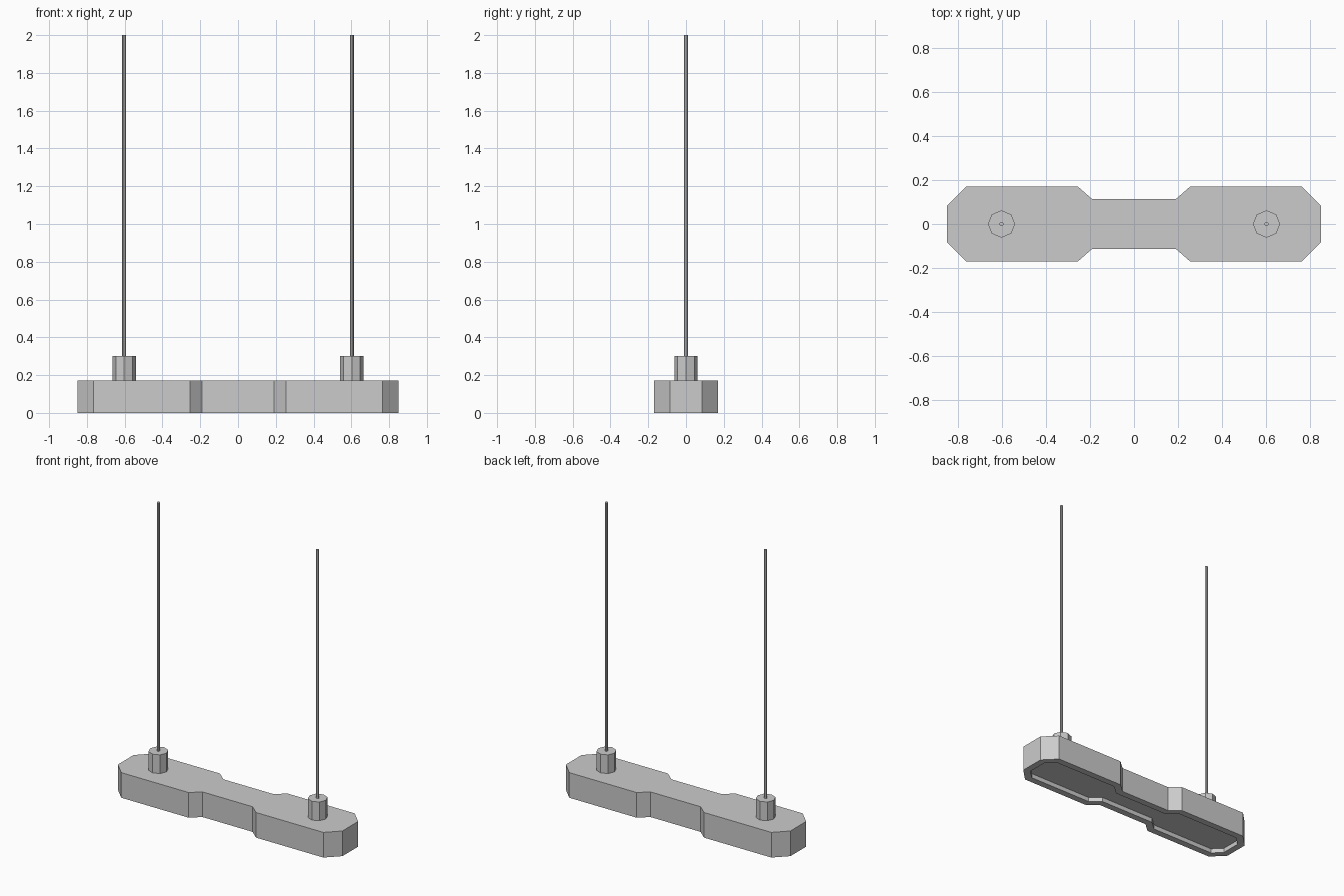
import bpy
import bmesh

if "Cube" in bpy.data.objects:
    bpy.data.objects.remove(bpy.data.objects["Cube"])

BODY_H = 0.172


def new_object(name, bm):
    bmesh.ops.recalc_face_normals(bm, faces=bm.faces)
    mesh = bpy.data.meshes.new(name)
    bm.to_mesh(mesh)
    bm.free()
    obj = bpy.data.objects.new(name, mesh)
    bpy.context.collection.objects.link(obj)
    return obj


def prism(name, x, radius, z0, z1, sides=8):
    bpy.ops.mesh.primitive_cylinder_add(vertices=sides, radius=radius, depth=z1 - z0,
                                        location=(x, 0, (z0 + z1) / 2))
    bpy.context.object.name = name


# Housing: quarter outline mirrored into a waisted, chamfered plan
quarter = [(0.85, 0.085), (0.765, 0.17), (0.255, 0.17), (0.19, 0.113)]
half = quarter + [(-x, y) for x, y in reversed(quarter)]
outline = half + [(x, -y) for x, y in reversed(half)]

bm = bmesh.new()
base = bm.faces.new([bm.verts.new((x, y, 0)) for x, y in outline])
ext = bmesh.ops.extrude_face_region(bm, geom=[base], use_keep_orig=True)
bmesh.ops.translate(bm, vec=(0, 0, BODY_H),
                    verts=[v for v in ext["geom"] if isinstance(v, bmesh.types.BMVert)])
bmesh.ops.recalc_face_normals(bm, faces=bm.faces)

# Shallow recess on the underside, surrounded by a rim
bottom = next(f for f in bm.faces if all(abs(v.co.z) < 1e-5 for v in f.verts))
bmesh.ops.inset_region(bm, faces=[bottom], thickness=0.045, use_even_offset=True)
walls = bmesh.ops.extrude_discrete_faces(bm, faces=[bottom])
bmesh.ops.translate(bm, vec=(0, 0, 0.03), verts=walls["faces"][0].verts[:])
new_object("lamp_housing", bm)

# Octagonal mounts and suspension rods
for side, x in (("left", -0.603), ("right", 0.603)):
    prism(f"{side}_mount", x, 0.062, BODY_H, 0.30)
    prism(f"{side}_rod", x, 0.01, 0.30, 2.0)
